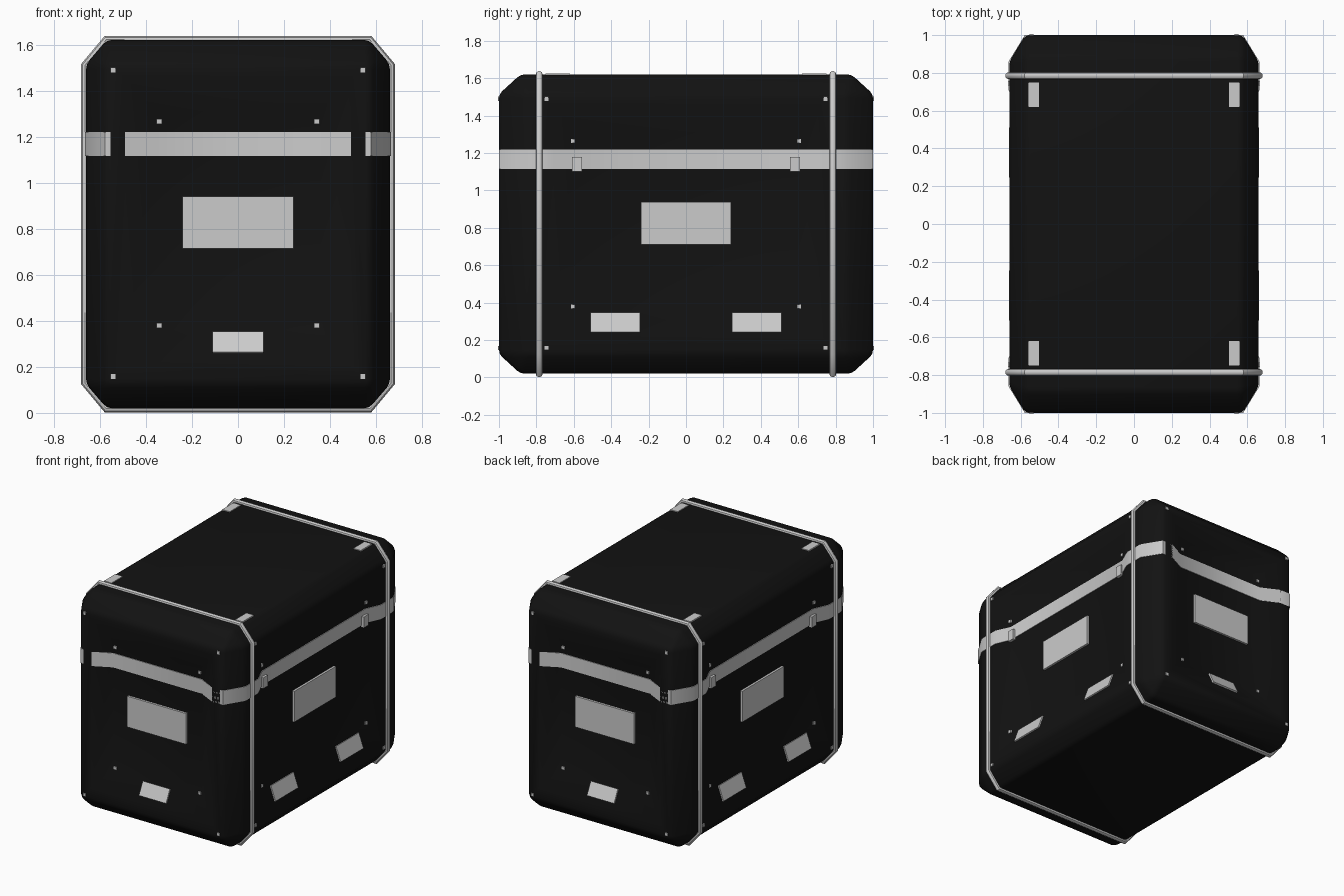
import bpy, bmesh
from mathutils import Vector

if "Cube" in bpy.data.objects:
    bpy.data.objects.remove(bpy.data.objects["Cube"])

black = bpy.data.materials.new("black_shell")
black.diffuse_color = (0.006, 0.006, 0.006, 1)
black.use_nodes = True
black.node_tree.nodes["Principled BSDF"].inputs["Base Color"].default_value = black.diffuse_color


def finish(name, bm):
    bmesh.ops.recalc_face_normals(bm, faces=bm.faces)
    me = bpy.data.meshes.new(name)
    bm.to_mesh(me)
    bm.free()
    ob = bpy.data.objects.new(name, me)
    bpy.context.collection.objects.link(ob)
    return ob


def hull(name, pts):
    bm = bmesh.new()
    for p in pts:
        bm.verts.new(p)
    bmesh.ops.convex_hull(bm, input=bm.verts)
    bmesh.ops.dissolve_limit(bm, angle_limit=0.01, verts=bm.verts, edges=bm.edges)
    return finish(name, bm)


def plate(name, c, u, v, t=0.008):
    """Thin box centred on c with half-axes u, v and half-thickness t."""
    c, u, v = Vector(c), Vector(u), Vector(v)
    n = u.cross(v).normalized() * t
    return hull(name, [c + a * u + b * v + d * n
                       for a in (-1, 1) for b in (-1, 1) for d in (-1, 1)])


def smooth(ob, angle=0.6):
    bpy.ops.object.select_all(action='DESELECT')
    bpy.context.view_layer.objects.active = ob
    ob.select_set(True)
    bpy.ops.object.shade_smooth_by_angle(angle=angle)


S = (-1, 1)
ZM, ZH = 0.82, 0.80

# Chamfered shell
pts = []
for i in S:
    for j in S:
        for k in S:
            pts += [(i * .57, j * .885, ZM + k * ZH),
                    (i * .66, j * .86, ZM + k * (ZH - .105)),
                    (i * .575, j * 1.0, ZM + k * (ZH - .105))]
shell = hull("crate_shell", pts)
shell.data.materials.append(black)
bv = shell.modifiers.new("soft_edges", 'BEVEL')
bv.width, bv.segments, bv.limit_method, bv.angle_limit = 0.022, 2, 'ANGLE', 0.3

# Sloped recesses in the four walls
FLOOR_Y, FLOOR_X = 0.93, 0.61
ZO, ZI = (0.22, 1.46), (0.36, 1.31)


def cutter(name, outer, inner, surf, floor, s, axis):
    p = []
    for w, zs, d in ((outer, ZO, surf), (inner, ZI, floor), (outer, ZO, surf + .1)):
        for a in S:
            for z in zs:
                p.append((a * w, s * d, z) if axis == 'y' else (s * d, a * w, z))
    ob = hull(name, p)
    ob.hide_render = True
    ob.hide_viewport = True
    m = shell.modifiers.new(name, 'BOOLEAN')
    m.object, m.operation, m.solver = ob, 'DIFFERENCE', 'EXACT'
    return ob


cutters = []
for s in S:
    cutters.append(cutter("end_recess_cutter", .49, .36, 1.0, FLOOR_Y, s, 'y'))
    cutters.append(cutter("side_recess_cutter", .71, .60, .66, FLOOR_X, s, 'x'))
dg = bpy.context.evaluated_depsgraph_get()
mesh = bpy.data.meshes.new_from_object(shell.evaluated_get(dg))
shell.modifiers.clear()
shell.data = mesh
for c in cutters:
    bpy.data.objects.remove(c)
smooth(shell, 0.5)

# Band following the recessed outline
quarter = [(.615, .60), (.664, .71), (.664, .86), (.578, 1.0), (.49, 1.0), (.36, FLOOR_Y + .005)]
outline = quarter + [(-x, y) for x, y in quarter[::-1]]
outline += [(-x, -y) for x, y in outline]
bm = bmesh.new()
face = bm.faces.new([bm.verts.new((x, y, 1.115)) for x, y in outline])
top = bmesh.ops.extrude_face_region(bm, geom=[face])["geom"]
bmesh.ops.translate(bm, vec=(0, 0, .105), verts=[v for v in top if isinstance(v, bmesh.types.BMVert)])
smooth(finish("seam_band", bm))

# Round hoops around the body
loop = [(.665, .13), (.665, 1.51), (.572, 1.622), (-.572, 1.622),
        (-.665, 1.51), (-.665, .13), (-.572, .018), (.572, .018)]
for s in S:
    cu = bpy.data.curves.new("hoop", 'CURVE')
    cu.dimensions = '3D'
    cu.bevel_depth, cu.bevel_resolution = 0.018, 3
    sp = cu.splines.new('POLY')
    sp.points.add(len(loop) - 1)
    for p, (x, z) in zip(sp.points, loop):
        p.co = (x, s * .785, z, 1)
    sp.use_cyclic_u = True
    ob = bpy.data.objects.new("front_hoop" if s < 0 else "back_hoop", cu)
    bpy.context.collection.objects.link(ob)
    bpy.ops.object.select_all(action='DESELECT')
    bpy.context.view_layer.objects.active = ob
    ob.select_set(True)
    bpy.ops.object.convert(target='MESH')
    smooth(bpy.context.object)

B = 0.011  # bolt half size
for s in S:
    # End walls: centre plate, sloped lower plate, bolts
    plate("end_plate", (0, s * (FLOOR_Y + .008), .828), (.24, 0, 0), (0, 0, .113))
    plate("end_lower_plate", (0, s * .9625, .305), (.11, 0, 0), (0, -s * .0225, .045))
    # Side walls: centre plate, sloped lower plates, bolts, latches
    plate("side_plate", (s * (FLOOR_X + .008), 0, .825), (0, .24, 0), (0, 0, .113))
    for a in S:
        plate("side_lower_plate", (s * .636, a * .378, .293), (0, .132, 0), (-s * .0188, 0, .0525))
        plate("side_latch", (s * .62, a * .583, 1.14), (0, .027, 0), (0, 0, .04), .012)
        for z in (.38, 1.265):
            plate("end_inner_bolt", (a * .342, s * FLOOR_Y, z), (B, 0, 0), (0, 0, B))
            plate("side_inner_bolt", (s * (FLOOR_X + .003), a * .605, z), (0, B, 0), (0, 0, B))
        for z in (.158, 1.49):
            plate("end_outer_bolt", (a * .543, s * .998, z), (B, 0, 0), (0, 0, B))
            plate("side_outer_bolt", (s * .66, a * .745, z), (0, B, 0), (0, 0, B))
        # Top tabs
        plate("top_tab", (s * .532, a * .685, 1.62), (.03, 0, 0), (0, .065, 0), .006)
